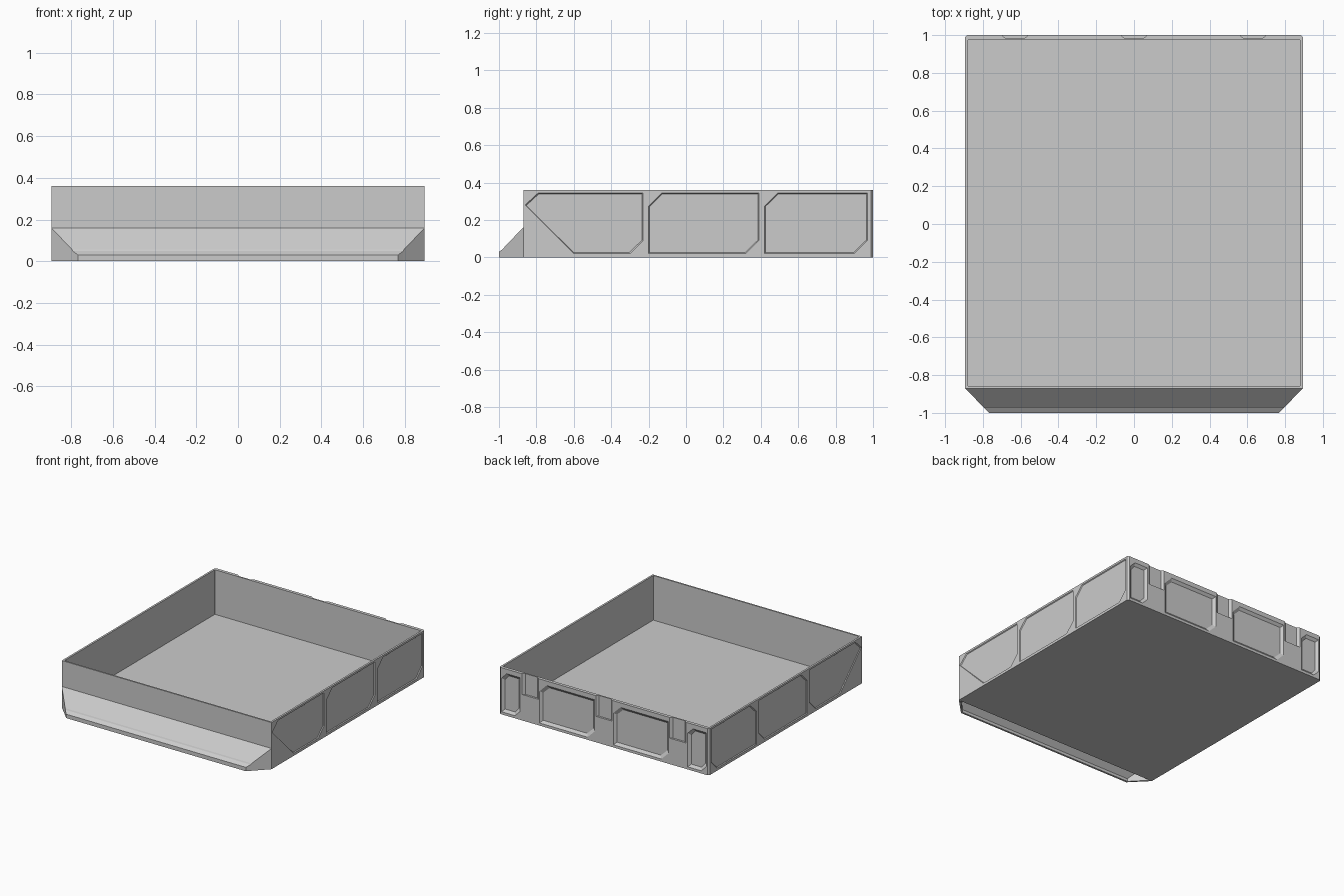
import bpy, bmesh

if "Cube" in bpy.data.objects:
    bpy.data.objects.remove(bpy.data.objects["Cube"])


def loft(name, rings):
    """Skin matching point rings and cap both ends."""
    bm = bmesh.new()
    vr = [[bm.verts.new(p) for p in r] for r in rings]
    n = len(rings[0])
    for a, b in zip(vr, vr[1:]):
        for i in range(n):
            j = (i + 1) % n
            bm.faces.new((a[i], a[j], b[j], b[i]))
    bm.faces.new(vr[0][::-1])
    bm.faces.new(vr[-1])
    bmesh.ops.recalc_face_normals(bm, faces=bm.faces)
    me = bpy.data.meshes.new(name)
    bm.to_mesh(me)
    bm.free()
    ob = bpy.data.objects.new(name, me)
    bpy.context.collection.objects.link(ob)
    return ob


def cut(target, cutter):
    cutter.hide_render = True
    mod = target.modifiers.new("cut", 'BOOLEAN')
    mod.operation = 'DIFFERENCE'
    mod.solver = 'EXACT'
    mod.object = cutter
    bpy.context.view_layer.objects.active = target
    bpy.ops.object.modifier_apply(modifier=mod.name)
    bpy.data.objects.remove(cutter, do_unlink=True)


def panel(u0, u1, v0, v1, c):
    """Rectangle clipped at the low-u top and high-u bottom corners."""
    return [(u0, v0), (u0, v1 - c), (u0 + c, v1), (u1, v1), (u1, v0 + c), (u1 - c, v0)]


def recess(target, outline, place, depth, inset):
    """Cut a bevelled pocket; place(u, v, d) maps to 3D with d = depth inward."""
    us, vs = zip(*outline)
    cu, cv = (min(us) + max(us)) / 2, (min(vs) + max(vs)) / 2
    su = 1 - 2 * inset / (max(us) - min(us))
    sv = 1 - 2 * inset / (max(vs) - min(vs))
    inner = [(cu + (u - cu) * su, cv + (v - cv) * sv) for u, v in outline]
    rings = [[place(u, v, -0.01) for u, v in outline],
             [place(u, v, 0) for u, v in outline],
             [place(u, v, depth) for u, v in inner]]
    cut(target, loft("cutter", rings))


# Open tray body with clipped rear corners
def plan(x, y0, y1, c, z):
    return [(-x, y0, z), (x, y0, z), (x, y1 - c, z),
            (x - c, y1, z), (-x + c, y1, z), (-x, y1 - c, z)]


W, H = 0.895, 0.36
body = loft("tray_body", [plan(W, -0.87, 1.0, 0.012, 0),
                          plan(W, -0.87, 1.0, 0.012, H),
                          plan(0.88, -0.858, 0.975, 0.002, H),
                          plan(0.88, -0.858, 0.975, 0.002, 0.016)])

# Shallow panels on both sides
side_panels = [
    [(-0.60, 0.02), (-0.86, 0.28), (-0.79, 0.345), (-0.23, 0.345), (-0.23, 0.09), (-0.30, 0.02)],
    panel(-0.20, 0.39, 0.02, 0.345, 0.07),
    panel(0.42, 0.97, 0.02, 0.345, 0.07)]
for s in (-1, 1):
    for outline in side_panels:
        recess(body, outline, lambda u, v, d: (s * (W - d), u, v), 0.006, 0.005)

# Deeper rear panels (u runs towards -x)
for u0, u1, c in ((-0.875, -0.715, 0.045), (-0.55, -0.08, 0.06),
                  (0.08, 0.55, 0.06), (0.715, 0.875, 0.045)):
    recess(body, panel(u0, u1, 0.02, 0.325, c),
           lambda u, v, d: (-u, 1 - d, v), 0.016, 0.02)

# Rear catch notches open at the top
for x in (-0.63, 0, 0.63):
    def ring(y, w):
        return [(x - w, y, 0.2), (x + w, y, 0.2), (x + w, y, 0.4), (x - w, y, 0.4)]
    cut(body, loft("cutter", [ring(1.01, 0.07), ring(1.0, 0.07), ring(0.985, 0.052)]))


# Sloped front lip, hollow from below
def section(y, x, z0, z1):
    return [(-x, y, z0), (x, y, z0), (x, y, z1), (-x, y, z1)]


lip = loft("front_lip", [section(-0.87, W, 0, 0.16),
                         section(-0.97, 0.796, 0, 0.057),
                         section(-0.975, 0.791, 0, 0.048),
                         section(-1.0, 0.767, 0, 0.03)])
cut(lip, loft("cutter", [section(-0.86, 0.885, -0.02, 0.15),
                         section(-0.985, 0.765, -0.02, 0.022)]))
